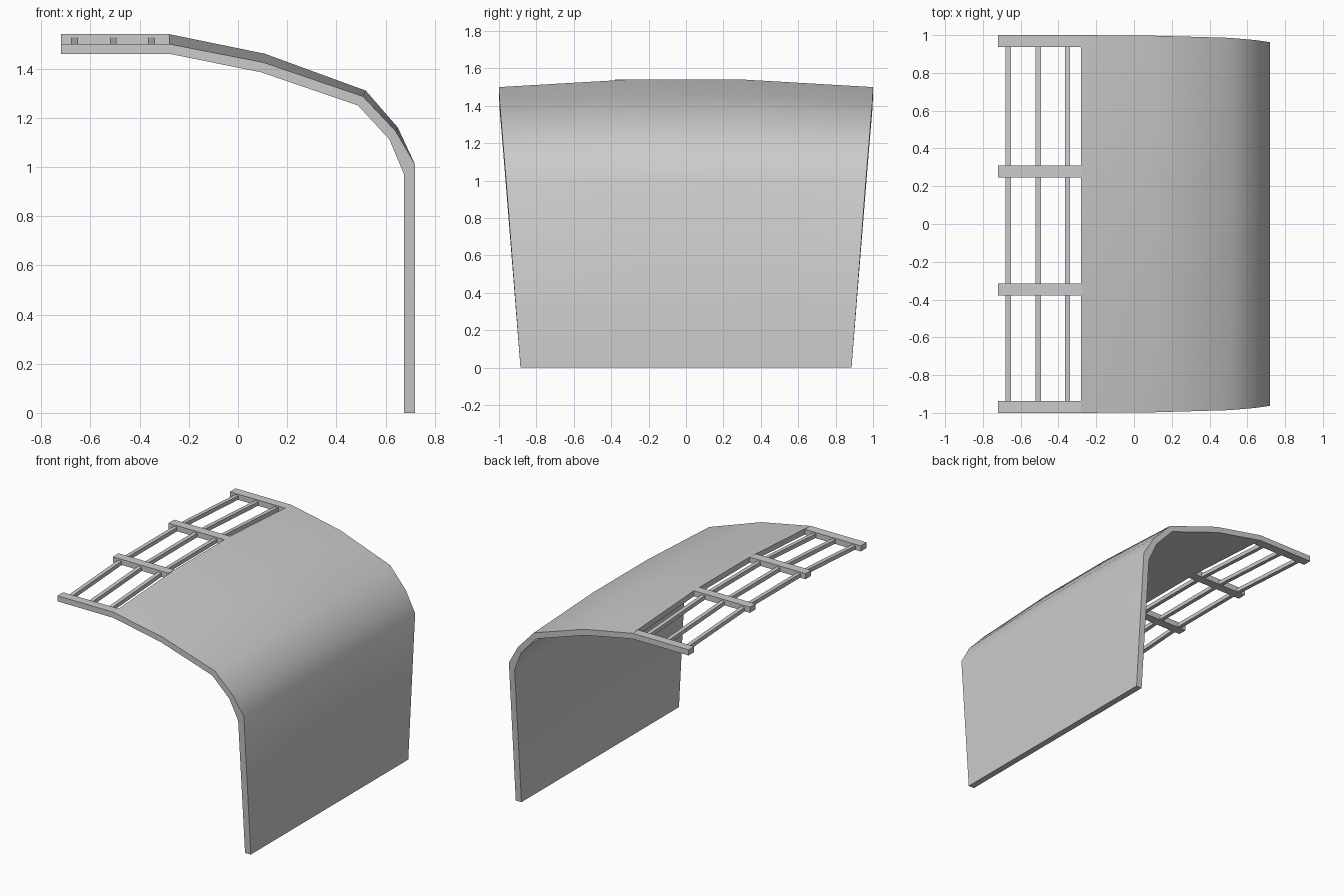
import bpy, bmesh
from mathutils import Vector

if "Cube" in bpy.data.objects:
    bpy.data.objects.remove(bpy.data.objects["Cube"])

# Shell: profile at the middle (outer, inner) and shift of the profile at the side edges
OUTER = [(-.28, 1.54), (.11, 1.46), (.52, 1.31), (.65, 1.16), (.72, 1.01), (.72, 0)]
INNER = [(-.28, 1.50), (.10, 1.42), (.50, 1.273), (.626, 1.124), (.675, .97), (.675, 0)]
SHIFT = [(0, -.04), (-.006, -.035), (-.012, -.023), (-.01, -.013), (0, 0), (0, 0)]


def make_object(name, bm):
    bmesh.ops.recalc_face_normals(bm, faces=bm.faces)
    mesh = bpy.data.meshes.new(name)
    bm.to_mesh(mesh)
    bm.free()
    obj = bpy.data.objects.new(name, mesh)
    bpy.context.collection.objects.link(obj)
    return obj


def beam(name, a, b, half):
    """Box running from a to b, cross-section half sizes along z and the other axis."""
    a, b = Vector(a), Vector(b)
    side = Vector((0, half, 0)) if abs(b.x - a.x) > abs(b.y - a.y) else Vector((half, 0, 0))
    h = .02 if side.y else half
    bm = bmesh.new()
    rings = [[bm.verts.new(p + side * s + Vector((0, 0, h * t)))
              for s, t in ((-1, -1), (1, -1), (1, 1), (-1, 1))] for p in (a, b)]
    for i in range(4):
        j = (i + 1) % 4
        bm.faces.new((rings[0][i], rings[0][j], rings[1][j], rings[1][i]))
    for r in rings:
        bm.faces.new(r)
    return make_object(name, bm)


# Curved roof and wall as closed rings swept across y
bm = bmesh.new()
rings = []
for v, k in ((-1, 1), (-.31, 0), (.31, 0), (1, 1)):
    ring = []
    for prof, order in ((OUTER, range(6)), (INNER, reversed(range(6)))):
        for i in order:
            x, z = prof[i]
            half_width = .885 + .115 * min(1, OUTER[i][1] / 1.5)
            ring.append(bm.verts.new((x + k * SHIFT[i][0], v * half_width, z + k * SHIFT[i][1])))
    rings.append(ring)
for r, q in zip(rings, rings[1:]):
    for i in range(12):
        j = (i + 1) % 12
        bm.faces.new((r[i], r[j], q[j], q[i]))
for r in (rings[0], rings[-1]):
    for i in range(5):
        bm.faces.new((r[i], r[i + 1], r[10 - i], r[11 - i]))
shell = make_object("canopy_shell", bm)
bpy.context.view_layer.objects.active = shell
shell.select_set(True)
bpy.ops.object.shade_smooth_by_angle(angle=.7)

# Bars projecting from the roof edge
BARS = [(-.968, 1.48), (-.347, 1.52), (.279, 1.52), (.968, 1.48)]
for n, (y, z) in enumerate(BARS):
    beam(f"roof_bar_{n + 1}", (-.72, y, z), (-.28, y, z), .032)

# Thin rods linking neighbouring bars
for n, x in enumerate((-.665, -.507, -.352)):
    for m, ((y0, z0), (y1, z1)) in enumerate(zip(BARS, BARS[1:])):
        beam(f"cross_rod_{n + 1}_{m + 1}", (x, y0, z0 - .005), (x, y1, z1 - .005), .014)
